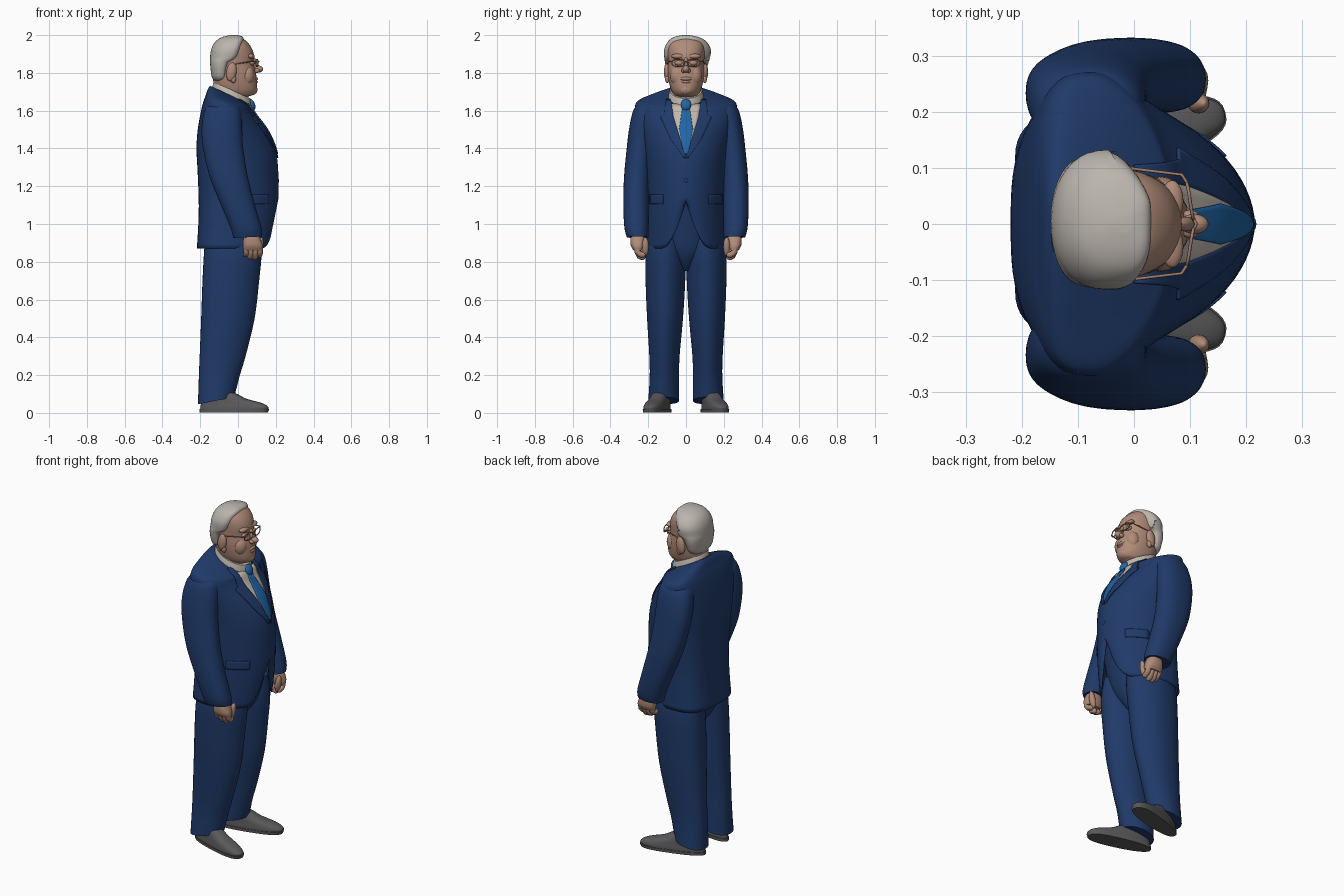
import bpy, bmesh, math
from mathutils import Vector
from mathutils.bvhtree import BVHTree

if "Cube" in bpy.data.objects:
    bpy.data.objects.remove(bpy.data.objects["Cube"])


def material(name, r, g, b):
    m = bpy.data.materials.new(name)
    m.diffuse_color = (r, g, b, 1)
    m.use_nodes = True
    m.node_tree.nodes["Principled BSDF"].inputs["Base Color"].default_value = m.diffuse_color
    return m


SUIT = material("navy cloth", 0.014, 0.042, 0.14)
TIE = material("blue silk", 0.015, 0.13, 0.38)
SHIRT = material("off white cotton", 0.53, 0.47, 0.41)
HAIR = material("pale grey hair", 0.5, 0.46, 0.42)
SKIN = material("skin", 0.44, 0.26, 0.19)
FRAME = material("brown frame", 0.36, 0.21, 0.15)
SHOE = material("grey leather", 0.1, 0.1, 0.105)


def finish(name, bm, mat, angle=50):
    bmesh.ops.recalc_face_normals(bm, faces=bm.faces)
    me = bpy.data.meshes.new(name)
    bm.to_mesh(me)
    bm.free()
    me.materials.append(mat)
    ob = bpy.data.objects.new(name, me)
    bpy.context.collection.objects.link(ob)
    bpy.ops.object.select_all(action='DESELECT')
    ob.select_set(True)
    bpy.context.view_layer.objects.active = ob
    bpy.ops.object.shade_smooth_by_angle(angle=math.radians(angle))
    return ob


def spow(v, e):
    return math.copysign(abs(v) ** e, v)


def smooth_rings(rings, sub):
    # Catmull-Rom interpolation between the given rings
    R = [tuple(r) + (0,) * (6 - len(r)) for r in rings]
    out = []
    for i in range(len(R) - 1):
        a, b, c, d = R[max(i - 1, 0)], R[i], R[i + 1], R[min(i + 2, len(R) - 1)]
        for k in range(sub):
            t = k / sub
            out.append([q + .5 * t * (s - p + t * (2 * p - 5 * q + 4 * s - u + t * (3 * (q - s) + u - p)))
                        for p, q, s, u in zip(a, b, c, d)])
    return out + [list(R[-1])]


def loft(name, mat, rings, nf=2, nb=2, m=.5, seg=40, sub=4, side=1, fn=None, cap_bottom=True):
    # each ring: z, back x, front x, centre y, half width, slope of z over x
    bm = bmesh.new()
    loops = []
    for z, xb, xf, yc, ry, tilt in smooth_rings(rings, sub):
        xm = xb + m * (xf - xb)
        loop = []
        for i in range(seg):
            t = 2 * math.pi * i / seg
            c, s = math.cos(t), math.sin(t)
            n, rx = (nf, xf - xm) if c > 0 else (nb, xm - xb)
            p = Vector((xm + rx * spow(c, 2 / n), yc + ry * spow(s, 2 / n), 0))
            p.z = z + tilt * (p.x - xm)
            if fn:
                p = fn(p)
            p.y *= side
            loop.append(bm.verts.new(p))
        loops.append(loop)
    for a, b in zip(loops, loops[1:]):
        for i in range(seg):
            j = (i + 1) % seg
            bm.faces.new((a[i], a[j], b[j], b[i]))
    bm.faces.new(loops[-1])
    if cap_bottom:
        bm.faces.new(loops[0])
    return finish(name, bm, mat)


def ball(name, mat, loc, size, tilt=0):
    bm = bmesh.new()
    bmesh.ops.create_uvsphere(bm, u_segments=20, v_segments=12, radius=1)
    ob = finish(name, bm, mat)
    ob.location, ob.scale, ob.rotation_euler = loc, size, (0, tilt, 0)
    return ob


def tube(name, mat, pts, r, closed=False):
    cu = bpy.data.curves.new(name, 'CURVE')
    cu.dimensions, cu.bevel_depth, cu.bevel_resolution, cu.use_fill_caps = '3D', r, 2, True
    sp = cu.splines.new('POLY')
    sp.points.add(len(pts) - 1)
    for q, p in zip(sp.points, pts):
        q.co = (*p, 1)
    sp.use_cyclic_u = closed
    cu.materials.append(mat)
    ob = bpy.data.objects.new(name, cu)
    bpy.context.collection.objects.link(ob)


# Jacket body, with the front hem cut away in an inverted V
def hem(p):
    if p.z < 1.14 and p.x > 0:
        lift = .25 * max(0, 1 - abs(p.y) / .14) ** 2
        p.z += lift * (1.14 - p.z) / .27
    return p


jacket = loft("jacket", SUIT, [
    (.87, -.218, .19, 0, .212), (1.0, -.21, .207, 0, .207), (1.13, -.208, .215, 0, .204),
    (1.3, -.215, .212, 0, .212), (1.4, -.22, .195, 0, .224), (1.5, -.213, .15, 0, .245),
    (1.59, -.195, .095, 0, .268, -.1), (1.63, -.182, .078, 0, .268, -.2), (1.652, -.172, .073, 0, .245, -.26),
    (1.675, -.16, .07, 0, .165, -.4), (1.69, -.148, .066, 0, .098, -.47)],
    nf=1.85, nb=2.9, m=.42, seg=72, fn=hem, cap_bottom=False)
tree = BVHTree.FromPolygons([v.co for v in jacket.data.vertices], [p.vertices for p in jacket.data.polygons])
sol = jacket.modifiers.new("cloth", 'SOLIDIFY')
sol.thickness, sol.offset = .012, -1


def strip(name, mat, rows, lift, side=1, thick=.006, cols=8):
    # plate laid on the jacket front; each row: z, y from, y to
    bm = bmesh.new()
    grid = []
    for r0, r1 in zip(rows, rows[1:]):
        for k in range(6):
            z, a, b = [u + (v - u) * k / 5 for u, v in zip(r0, r1)]
            if k == 0 and grid:
                continue
            line = []
            for c in range(cols + 1):
                y = (a + (b - a) * c / cols) * side
                hit = tree.ray_cast(Vector((1, y, z)), Vector((-1, 0, 0)))[0]
                hit = hit or tree.find_nearest(Vector((.1, y, z)))[0]
                line.append(bm.verts.new((hit.x + lift, y, z)))
            grid.append(line)
    for p, q in zip(grid, grid[1:]):
        for c in range(cols):
            bm.faces.new((p[c], p[c + 1], q[c + 1], q[c]))
    ob = finish(name, bm, mat)
    s = ob.modifiers.new("thickness", 'SOLIDIFY')
    s.thickness, s.offset = thick, 0


# Shirt front, tie, collar, button
strip("shirt_front", SHIRT, [(1.37, -.003, .003), (1.54, -.062, .062), (1.635, -.08, .08)], .002)
strip("tie", TIE, [(1.37, -.008, .008), (1.42, -.022, .022), (1.5, -.036, .036), (1.61, -.02, .02)], .006, thick=.008)
ball("tie_knot", TIE, (.072, 0, 1.632), (.018, .028, .032), -.4)
loft("shirt_collar", SHIRT, [(1.64, -.135, .075, 0, .098, -.45), (1.68, -.135, .072, 0, .093, -.45),
                             (1.708, -.128, .066, 0, .085, -.45)], m=.5)
ball("jacket_button", SUIT, (.213, 0, 1.23), (.005, .011, .011))

# Hips inside the jacket, tapering to the crotch
loft("hips", SUIT, [(.75, -.12, .03, 0, .03), (.8, -.16, .075, 0, .08), (.87, -.175, .11, 0, .15), (1.0, -.18, .14, 0, .18),
                    (1.17, -.18, .18, 0, .175)], nf=2, nb=2.4, m=.45)


def turn_out(p):
    # toes point outwards about the heel
    x, y, a = p.x + .15, p.y - .115, math.radians(15)
    return Vector((-.15 + x * math.cos(a) - y * math.sin(a), .115 + x * math.sin(a) + y * math.cos(a), p.z))


for side, tag in ((1, "left"), (-1, "right")):
    strip(tag + "_lapel", SUIT, [(1.35, 0, .012), (1.45, .03, .08), (1.565, .066, .135), (1.575, .068, .115),
                                 (1.66, .08, .105)], .004, side)
    strip(tag + "_pocket_flap", SUIT, [(1.105, .12, .19), (1.155, .12, .19)], .003, side)
    # Sleeve
    loft(tag + "_sleeve", SUIT, [
        (.93, -.025, .128, .256, .057, .05), (.98, -.04, .124, .262, .064), (1.1, -.09, .09, .264, .068),
        (1.25, -.15, .052, .259, .069), (1.4, -.185, .028, .246, .068), (1.5, -.193, .022, .232, .07),
        (1.58, -.183, .018, .212, .074), (1.62, -.165, .005, .2, .068), (1.645, -.135, -.03, .19, .045)],
        nf=2.2, nb=2.4, side=side)
    # Hand with fingers and thumb
    loft(tag + "_palm", SKIN, [(.86, .03, .13, .254, .024), (.885, .025, .132, .256, .036), (.92, .028, .12, .256, .039),
                               (.95, .033, .108, .256, .036)], nf=2.5, nb=2.5, side=side, seg=24)
    for i, low in enumerate((.825, .812, .81, .822)):
        x = .044 + i * .024
        tube(f"{tag}_finger_{i + 1}", SKIN, [(x, .262 * side, .885), (x, .258 * side, .855),
             (x, .247 * side, low + .02), (x - .003, .232 * side, low + .014)], .0155)
        ball(f"{tag}_fingertip_{i + 1}", SKIN, (x - .003, .23 * side, low + .015), (.0155, .0155, .0155))
    ball(tag + "_thumb", SKIN, (.115, .215 * side, .88), (.017, .018, .05), .2)
    # Trouser leg
    loft(tag + "_trouser_leg", SUIT, [
        (.065, -.212, -.02, .118, .082, .2), (.12, -.21, -.008, .116, .08, .1), (.2, -.207, .01, .114, .078),
        (.3, -.203, .04, .114, .08), (.5, -.195, .088, .111, .095), (.7, -.188, .112, .109, .105),
        (.85, -.18, .125, .107, .106), (.97, -.17, .115, .1, .085)], nf=1.85, nb=2.3, m=.5, side=side)
    # Shoe: upper and sole
    loft(tag + "_shoe", SHOE, [(.016, -.2, .168, .115, .05), (.032, -.2, .17, .115, .05), (.052, -.195, .135, .115, .047),
                               (.075, -.19, .05, .115, .044), (.1, -.18, .0, .115, .038), (.112, -.17, -.04, .115, .03)],
         nf=2.5, nb=2.3, m=.6, side=side, fn=turn_out)
    loft(tag + "_sole", SHOE, [(0.003, -.204, .168, .115, .052), (.02, -.204, .174, .115, .053)],
         nf=2.6, nb=2.4, m=.6, side=side, sub=1, fn=turn_out)
    # Ear, cheek, eyelid, brow
    ball(tag + "_ear", SKIN, (-.035, .1 * side, 1.805), (.027, .017, .05), .15)
    ball(tag + "_ear_lobe", SKIN, (-.025, .099 * side, 1.768), (.015, .012, .022))
    ball(tag + "_cheek", SKIN, (.048, .043 * side, 1.785), (.04, .042, .055))
    ball(tag + "_eyelid", SKIN, (.072, .037 * side, 1.853), (.015, .024, .014))
    ball(tag + "_brow", SKIN, (.068, .04 * side, 1.888), (.02, .038, .014))
    ball(tag + "_nostril", SKIN, (.1, .014 * side, 1.812), (.016, .011, .012))
    # Glasses
    rim = [(.106 - .012 * (math.cos(a) + 1) / 2, (.041 + .033 * spow(math.cos(a), .8)) * side,
            1.853 + .019 * spow(math.sin(a), .8)) for a in [k * math.pi / 12 for k in range(24)]]
    tube(tag + "_glasses_rim", FRAME, rim, .003, True)
    tube(tag + "_glasses_arm", FRAME, [(.094, .074 * side, 1.86), (.085, .088 * side, 1.862), (-.03, .102 * side, 1.845)], .003)
tube("glasses_bridge", FRAME, [(.106, -.01, 1.857), (.111, 0, 1.86), (.106, .01, 1.857)], .003)

# Head and neck
loft("head", SKIN, [
    (1.62, -.1, .04, 0, .06), (1.67, -.105, .05, 0, .062), (1.685, -.11, .085, 0, .066), (1.71, -.12, .1, 0, .079),
    (1.75, -.13, .1, 0, .09), (1.8, -.135, .095, 0, .096), (1.85, -.135, .083, 0, .096), (1.89, -.135, .085, 0, .098),
    (1.93, -.13, .073, 0, .099), (1.96, -.11, .052, 0, .09), (1.982, -.08, .025, 0, .065), (1.99, -.05, -.01, 0, .03)],
    nf=2.2, nb=2.1, m=.45)
ball("nose", SKIN, (.107, 0, 1.82), (.026, .018, .019))
ball("nose_bridge", SKIN, (.092, 0, 1.845), (.016, .013, .042), -.4)
ball("upper_lip", SKIN, (.086, 0, 1.769), (.02, .034, .012))
ball("lower_lip", SKIN, (.085, 0, 1.752), (.02, .03, .01))
ball("chin", SKIN, (.075, 0, 1.712), (.028, .04, .03))


def parting(p):
    # the hair is swept over, so its front edge recedes at one temple
    if p.x > -.03 and p.y > .04:
        p.x -= .3 * (p.y - .04)
    return p


# Hair cap, boxy towards the temples
loft("hair", HAIR, [
    (1.755, -.12, -.08, 0, .06), (1.775, -.138, -.062, 0, .09), (1.82, -.145, -.055, .002, .107),
    (1.855, -.148, -.04, .004, .115), (1.88, -.148, .0, .006, .121), (1.92, -.143, .018, .008, .124),
    (1.955, -.128, .027, .007, .11), (1.98, -.103, .03, .004, .085), (1.994, -.07, .02, 0, .05), (2.0, -.04, -.005, 0, .015)],
    nf=3.2, nb=2.2, m=.6, fn=parting)
